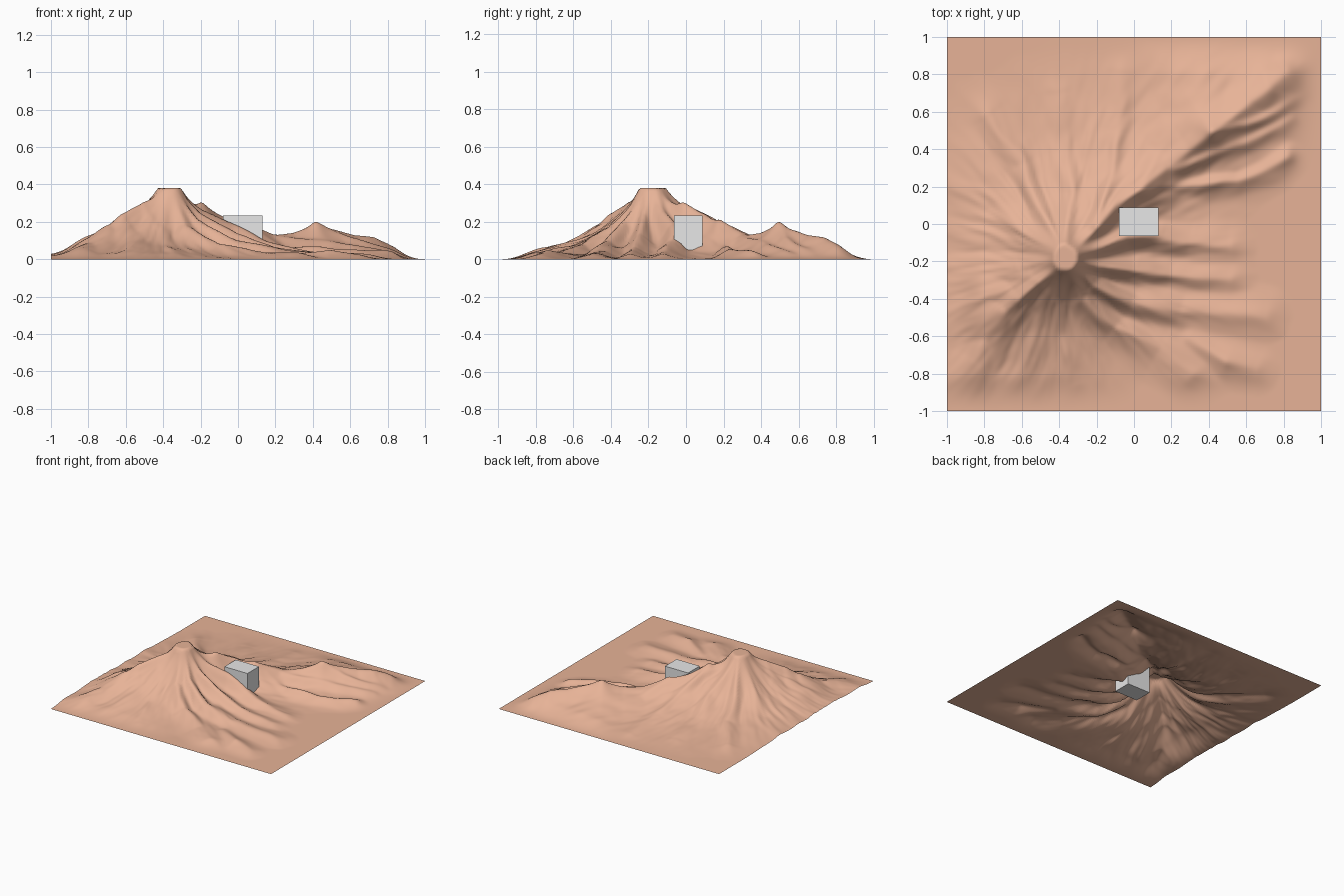
import bpy, bmesh, math
from mathutils import Vector, noise

PEAK = Vector((-0.37, -0.18))

# Ridge lines: (falloff left of line, falloff right of line, [(x, y, height), ...])
MAIN = [
    (0.27, 0.13, [(-.37, -.18, .375), (-.28, -.10, .32), (-.2, -.01, .285), (-.1, .08, .245),
                  (.03, .18, .195), (.18, .32, .14), (.29, .41, .145), (.42, .5, .18)]),
    (0.15, 0.15, [(.42, .5, .18), (.52, .56, .16), (.62, .66, .13), (.72, .72, .125),
                  (.82, .79, .09), (.95, .9, .03)]),
    (0.22, 0.27, [(-.37, -.18, .375), (-.5, -.31, .305), (-.6, -.40, .24), (-.68, -.46, .185),
                  (-.78, -.6, .09), (-.86, -.74, .07), (-1, -.86, .03)]),
]
SPURS = [
    # east side
    (0.09, 0.09, [(-.37, -.18, .37), (-.2, -.12, .27), (-.05, -.07, .2), (.13, -.07, .11),
                  (.3, -.1, .065), (.5, -.12, .035)]),
    (0.09, 0.08, [(-.37, -.18, .37), (-.2, -.22, .25), (0, -.24, .14), (.2, -.27, .07), (.5, -.3, .035)]),
    (0.10, 0.09, [(-.37, -.18, .37), (-.22, -.33, .22), (0, -.41, .11), (.25, -.47, .06), (.7, -.5, .03)]),
    # south side
    (0.11, 0.10, [(-.37, -.18, .37), (-.28, -.4, .19), (-.1, -.55, .09), (.15, -.66, .055), (.3, -.8, .05)]),
    (0.10, 0.10, [(-.37, -.18, .37), (-.4, -.42, .18), (-.38, -.6, .075), (-.3, -.85, .03)]),
    (0.08, 0.08, [(.3, -.62, .035), (.5, -.73, .05), (.66, -.77, .035)]),
]
NORTH_WEST = [
    (0.12, 0.12, [(-.37, -.18, .37), (-.62, -.22, .18), (-.8, -.25, .07), (-1, -.22, .035)]),
    (0.12, 0.10, [(-.37, -.18, .37), (-.58, -.05, .19), (-.78, .08, .075), (-1, .2, .045)]),
    (0.12, 0.12, [(-.37, -.18, .37), (-.5, .1, .16), (-.6, .32, .075), (-.78, .58, .035)]),
    (0.12, 0.12, [(-.37, -.18, .37), (-.33, .15, .17), (-.36, .4, .075), (-.4, .7, .03)]),
    (0.12, 0.12, [(-.2, .0, .28), (-.12, .25, .15), (-.08, .5, .075), (-.05, .8, .03)]),
    (0.12, 0.12, [(.03, .18, .19), (.13, .4, .1), (.22, .65, .055), (.35, .85, .025)]),
]
EAST = [
    (0.07, 0.06, [(.2, .3, .125), (.4, .37, .11), (.6, .43, .085), (.84, .56, .05)]),
    (0.06, 0.06, [(.12, .2, .1), (.3, .22, .075), (.55, .22, .06), (.82, .36, .055)]),
    (0.07, 0.07, [(.42, .5, .17), (.6, .53, .115), (.75, .6, .08), (.92, .7, .035)]),
]
RIDGES = MAIN + SPURS + NORTH_WEST + EAST


def ridge_height(p, ridge):
    wl, wr, pts = ridge
    best = 0
    for a, b in zip(pts, pts[1:]):
        dx, dy = b[0] - a[0], b[1] - a[1]
        qx, qy = p.x - a[0], p.y - a[1]
        t = max(0, min(1, (qx * dx + qy * dy) / (dx * dx + dy * dy)))
        ex, ey = qx - t * dx, qy - t * dy
        d = math.hypot(ex, ey)
        # blend the two side widths by signed direction
        s = (dx * ey - dy * ex) / (math.hypot(dx, dy) * d) if d > 1e-6 else 0
        w = wr + (wl - wr) * (s + 1) / 2
        d = math.sqrt(d * d + 0.0006) - 0.0245     # rounded crest
        best = max(best, (a[2] + t * (b[2] - a[2])) * math.exp(-d / w))
    return best


def smooth(t):
    t = max(0, min(1, t))
    return t * t * (3 - 2 * t)


def height(x, y):
    # slight wobble keeps the ridges from running straight
    n = noise.noise_vector(Vector((x * 4, y * 4, 3)))
    p = Vector((x + .02 * n.x, y + .02 * n.y))
    z = sum(ridge_height(p, r) ** 7 for r in RIDGES) ** (1 / 7)
    # gullies fanning out from the summit
    v = p - PEAK
    r = v.length
    if r > 1e-4:
        u = v / r
        g = noise.fractal(Vector((u.x * 5, u.y * 5, r * 2.2)), 0.8, 2.0, 3)
        z += g * 0.016 * smooth(r / .3) * min(1, z / .06)
    z = max(0, z - 0.008)
    fade = smooth((1 - x) / .22) * smooth((1 - abs(y)) / .2) * (.55 + .45 * smooth((x + 1) / .2))
    return min(z * fade, .38)


def material(name, rgb):
    m = bpy.data.materials.new(name)
    m.diffuse_color = (*rgb, 1)
    return m


def make_object(name, bm, mat):
    me = bpy.data.meshes.new(name)
    bm.to_mesh(me)
    bm.free()
    me.materials.append(mat)
    ob = bpy.data.objects.new(name, me)
    bpy.context.collection.objects.link(ob)
    return ob


# Mountain terrain: one open sheet
bm = bmesh.new()
bmesh.ops.create_grid(bm, x_segments=150, y_segments=150, size=1)
for v in bm.verts:
    v.co.z = height(v.co.x, v.co.y)
for f in bm.faces:
    f.smooth = True
make_object("mountain_terrain", bm, material("clay", (.8, .45, .31)))

# Block set into the ridge
bm = bmesh.new()
bmesh.ops.create_cube(bm, size=1)
bmesh.ops.scale(bm, vec=(.21, .15, .235), verts=bm.verts)
bmesh.ops.translate(bm, vec=(.025, .012, .1175), verts=bm.verts)
make_object("block", bm, material("light_grey", (.8, .8, .8)))
